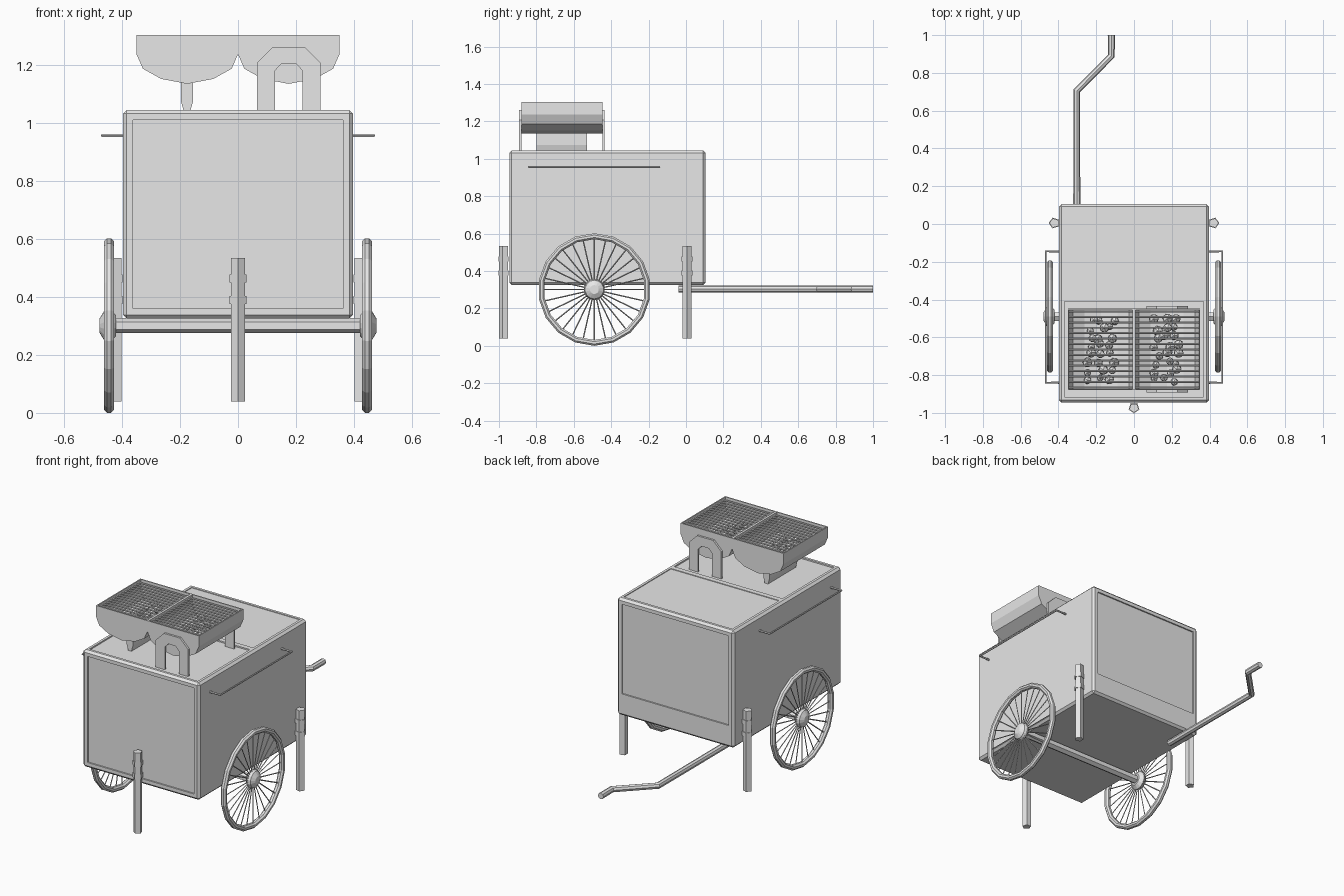
import bpy, bmesh, math, random
from mathutils import Vector, Matrix

cube = bpy.data.objects.get("Cube")
if cube:
    bpy.data.objects.remove(cube)
random.seed(4)

grey = bpy.data.materials.new("plain_grey")
grey.use_nodes = True
grey.diffuse_color = (0.8, 0.8, 0.8, 1)
grey.node_tree.nodes["Principled BSDF"].inputs["Base Color"].default_value = (0.8, 0.8, 0.8, 1)


def finish(name, bm):
    mesh = bpy.data.meshes.new(name)
    bm.to_mesh(mesh)
    bm.free()
    mesh.materials.append(grey)
    obj = bpy.data.objects.new(name, mesh)
    bpy.context.collection.objects.link(obj)
    return obj


def add_box(bm, lo, hi):
    lo, hi = Vector(lo), Vector(hi)
    mat = Matrix.Translation((lo + hi) / 2) @ Matrix.Diagonal((hi - lo).to_4d())
    return bmesh.ops.create_cube(bm, size=1, matrix=mat)["verts"]


def add_rod(bm, a, b, r, sides=6, r2=None, spin=0):
    """Prism or cone from a to b."""
    a, b = Vector(a), Vector(b)
    d = b - a
    mat = (Matrix.Translation((a + b) / 2) @ d.to_track_quat('Z', 'Y').to_matrix().to_4x4()
           @ Matrix.Rotation(spin, 4, 'Z'))
    bmesh.ops.create_cone(bm, cap_ends=True, segments=sides, radius1=r,
                          radius2=r if r2 is None else r2, depth=d.length, matrix=mat)


def extrude_profile(bm, pts, y0, y1):
    """Extrude an x-z outline along y."""
    face = bm.faces.new([bm.verts.new((x, y0, z)) for x, z in pts])
    res = bmesh.ops.extrude_face_region(bm, geom=[face])["geom"]
    verts = [v for v in res if isinstance(v, bmesh.types.BMVert)]
    bmesh.ops.translate(bm, vec=(0, y1 - y0, 0), verts=verts)
    bmesh.ops.recalc_face_normals(bm, faces=bm.faces[:])


def tube(name, pts, r, sides=8):
    """Mitred tube along a path."""
    curve = bpy.data.curves.new(name, 'CURVE')
    curve.dimensions = '3D'
    curve.bevel_depth = r
    curve.bevel_resolution = max(0, sides // 2 - 2)
    curve.use_fill_caps = True
    sp = curve.splines.new('POLY')
    sp.points.add(len(pts) - 1)
    for p, co in zip(sp.points, pts):
        p.co = (*co, 1)
    sp.use_smooth = False
    curve.materials.append(grey)
    obj = bpy.data.objects.new(name, curve)
    bpy.context.collection.objects.link(obj)


# Cart body with bevelled edges and sunk panels
bm = bmesh.new()
add_box(bm, (-0.397, -0.945, 0.325), (0.397, 0.105, 1.045))
bmesh.ops.bevel(bm, geom=bm.edges[:], offset=0.013, segments=1, affect='EDGES')
bmesh.ops.bisect_plane(bm, geom=bm.verts[:] + bm.edges[:] + bm.faces[:],
                       plane_co=(0, -0.395, 0), plane_no=(0, 1, 0))
bm.normal_update()
panels = [f for f in bm.faces if f.calc_area() > 0.2 and (abs(f.normal.y) > 0.9 or f.normal.z > 0.9)]
for f in panels:
    n = f.normal.copy()
    rear_top = n.z > 0.9 and f.calc_center_median().y > -0.395
    bmesh.ops.inset_individual(bm, faces=[f], thickness=0.022 if n.z > 0.9 else 0.03)
    if n.y > 0.9:
        for v in f.verts:
            if v.co.z < 0.5:
                v.co.z = 0.46
    bmesh.ops.inset_individual(bm, faces=[f], thickness=0.0005, depth=-0.004 if rear_top else -0.008)
finish("cart_body", bm)

# Twin grill troughs
HALF = [(0.175, 1.303), (0.175, 1.237), (0.153, 1.187), (0.09, 1.152)]
for side, cx in (("right", -0.175), ("left", 0.175)):
    pts = HALF + [(0, 1.135)] + [(-x, z) for x, z in reversed(HALF)]
    bm = bmesh.new()
    extrude_profile(bm, [(cx + x, z) for x, z in pts], -0.88, -0.447)
    bm.normal_update()
    bmesh.ops.delete(bm, geom=[f for f in bm.faces if f.normal.z > 0.9], context='FACES')
    trough = finish(side + "_trough", bm)
    shell = trough.modifiers.new("wall", 'SOLIDIFY')
    shell.thickness = 0.01
    shell.offset = -1

    # Grate bars across the trough
    bm = bmesh.new()
    for i in range(15):
        y = -0.865 + 0.0287 * i
        add_rod(bm, (cx - 0.168, y, 1.285), (cx + 0.168, y, 1.285), 0.006, 6)
    finish(side + "_grate", bm)

    # Coals heaped below the grate
    bm = bmesh.new()
    for row in range(8):
        for col in range(3):
            r = random.uniform(0.02, 0.03)
            pos = (cx + (col - 1) * 0.055 + random.uniform(-0.02, 0.02),
                   -0.825 + row * 0.045 + random.uniform(-0.012, 0.012),
                   1.172 + random.uniform(0, 0.035))
            bmesh.ops.create_icosphere(bm, subdivisions=1, radius=r, matrix=Matrix.Translation(pos))
    finish(side + "_coals", bm)

# Arched supports at both ends of the left trough
ARCH = [(0.11, 1.04), (0.11, 1.207), (0.055, 1.262)]
HOLE = [(0.048, 1.04), (0.048, 1.18), (0.024, 1.205)]
outline = ARCH + [(-x, z) for x, z in reversed(ARCH)] + [(-x, z) for x, z in HOLE] + list(reversed(HOLE))
for name, y in (("front_arch", -0.892), ("rear_arch", -0.447)):
    bm = bmesh.new()
    extrude_profile(bm, [(0.175 + x, z) for x, z in outline], y, y + 0.012)
    finish(name, bm)

# Tapered foot below the right trough
bm = bmesh.new()
extrude_profile(bm, [(-0.197, 1.15), (-0.197, 1.075), (-0.187, 1.04), (-0.165, 1.04),
                     (-0.155, 1.075), (-0.155, 1.15)], -0.80, -0.53)
finish("trough_foot", bm)

# Wheels, hubs, spokes and side rails
WY, WZ = -0.49, 0.301
for side, s in (("left", 1), ("right", -1)):
    x = s * 0.445
    bm = bmesh.new()
    n, m = 18, 8
    rings = []
    for i in range(n):
        a = math.tau * (i + 0.5) / n
        ring = []
        for j in range(m):
            b = math.tau * (j + 0.5) / m
            r = 0.285 + 0.017 * math.cos(b)
            ring.append(bm.verts.new((x + 0.018 * math.sin(b), WY + r * math.cos(a), WZ + r * math.sin(a))))
        rings.append(ring)
    for i in range(n):
        p, q = rings[i], rings[(i + 1) % n]
        for j in range(m):
            k = (j + 1) % m
            bm.faces.new((p[j], q[j], q[k], p[k]))
    bmesh.ops.recalc_face_normals(bm, faces=bm.faces[:])
    finish(side + "_wheel_rim", bm)

    bm = bmesh.new()
    for i in range(28):
        a = math.tau * i / 28
        add_rod(bm, (x, WY, WZ), (x, WY + 0.275 * math.cos(a), WZ + 0.275 * math.sin(a)), 0.0035, 4)
    finish(side + "_wheel_spokes", bm)

    bm = bmesh.new()
    for x0, r0, x1, r1 in ((0.42, 0.035, 0.44, 0.057), (0.44, 0.057, 0.462, 0.05), (0.462, 0.05, 0.478, 0.024)):
        add_rod(bm, (s * x0, WY, WZ), (s * x1, WY, WZ), r0, 14, r1)
    finish(side + "_wheel_hub", bm)

    rx = s * 0.468
    tube(side + "_side_rail", [(s * 0.39, -0.84, 0.957), (rx, -0.84, 0.957),
                               (rx, -0.145, 0.957), (s * 0.39, -0.145, 0.957)], 0.006, 6)

bm = bmesh.new()
add_rod(bm, (-0.44, WY, WZ), (0.44, WY, WZ), 0.026, 6)
finish("axle", bm)

# Five-sided prop legs with two clamps each, point facing outward
for name, cx, cy in (("front_leg", 0, -0.973), ("left_leg", 0.422, 0.005), ("right_leg", -0.422, 0.005)):
    out = math.atan2(cy, cx) if cx == 0 else (0 if cx > 0 else math.pi)
    bm = bmesh.new()
    for z0, z1, r in ((0.04, 0.535, 0.026), (0.45, 0.478, 0.03), (0.375, 0.403, 0.03)):
        start = len(bm.verts)
        add_rod(bm, (0, 0, z0), (0, 0, z1), r, 5)
    tip = max(bm.verts, key=lambda v: v.co.xy.length).co
    turn = Matrix.Rotation(out - math.atan2(tip.y, tip.x), 4, 'Z')
    bmesh.ops.transform(bm, matrix=Matrix.Translation((cx, cy, 0)) @ turn, verts=bm.verts[:])
    finish(name, bm)

# Cranked pull handle
tube("pull_handle", [(-0.303, -0.04, 0.303), (-0.303, 0.705, 0.303),
                     (-0.12, 0.89, 0.303), (-0.12, 1.0, 0.303)], 0.019, 8)
